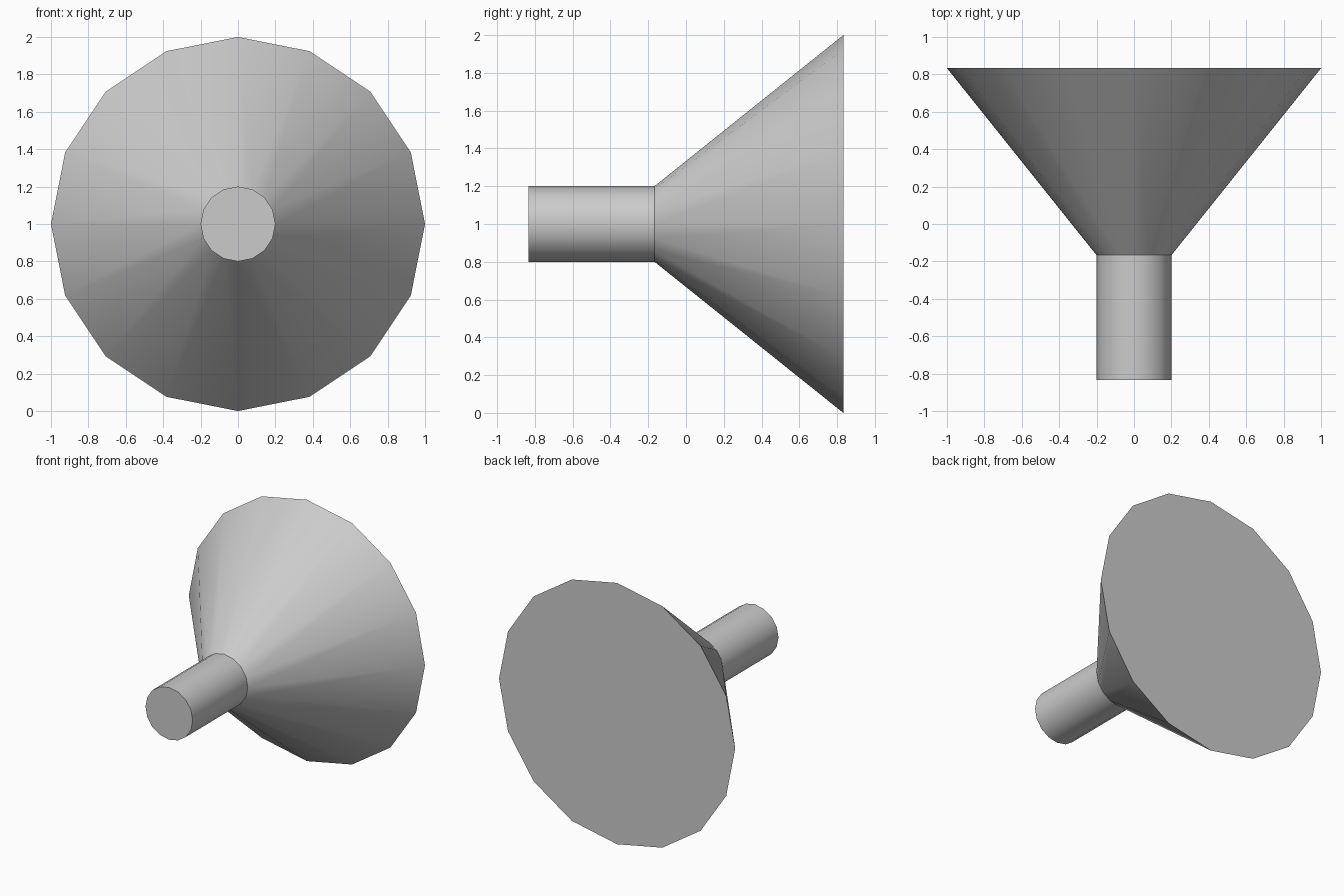
import bpy
import math

cube = bpy.data.objects.get("Cube")
if cube:
    bpy.data.objects.remove(cube, do_unlink=True)

SIDES = 16
AXIS_Z = 1.0

# Single plain grey
grey = bpy.data.materials.new("plain grey")
grey.use_nodes = True
colour = (0.6, 0.6, 0.6, 1.0)
grey.diffuse_color = colour
grey.node_tree.nodes["Principled BSDF"].inputs["Base Color"].default_value = colour


def tapered_tube(name, front_y, back_y, front_radius, back_radius):
    """Capped round part lying along y."""
    bpy.ops.mesh.primitive_cone_add(
        vertices=SIDES, radius1=back_radius, radius2=front_radius,
        depth=back_y - front_y, end_fill_type='NGON',
        location=(0, (front_y + back_y) / 2, AXIS_Z),
        rotation=(math.pi / 2, 0, 0))
    part = bpy.context.object
    part.name = name
    part.data.materials.append(grey)
    bpy.ops.object.transform_apply(location=True, rotation=True, scale=True)
    bpy.ops.object.shade_smooth_by_angle(angle=math.radians(30))
    return part


# Straight neck, seated slightly inside the flared body
tapered_tube("neck", -0.833, -0.12, 0.2, 0.2)

# Flared body with a flat closed back
tapered_tube("flared_body", -0.167, 0.833, 0.2, 1.0)
